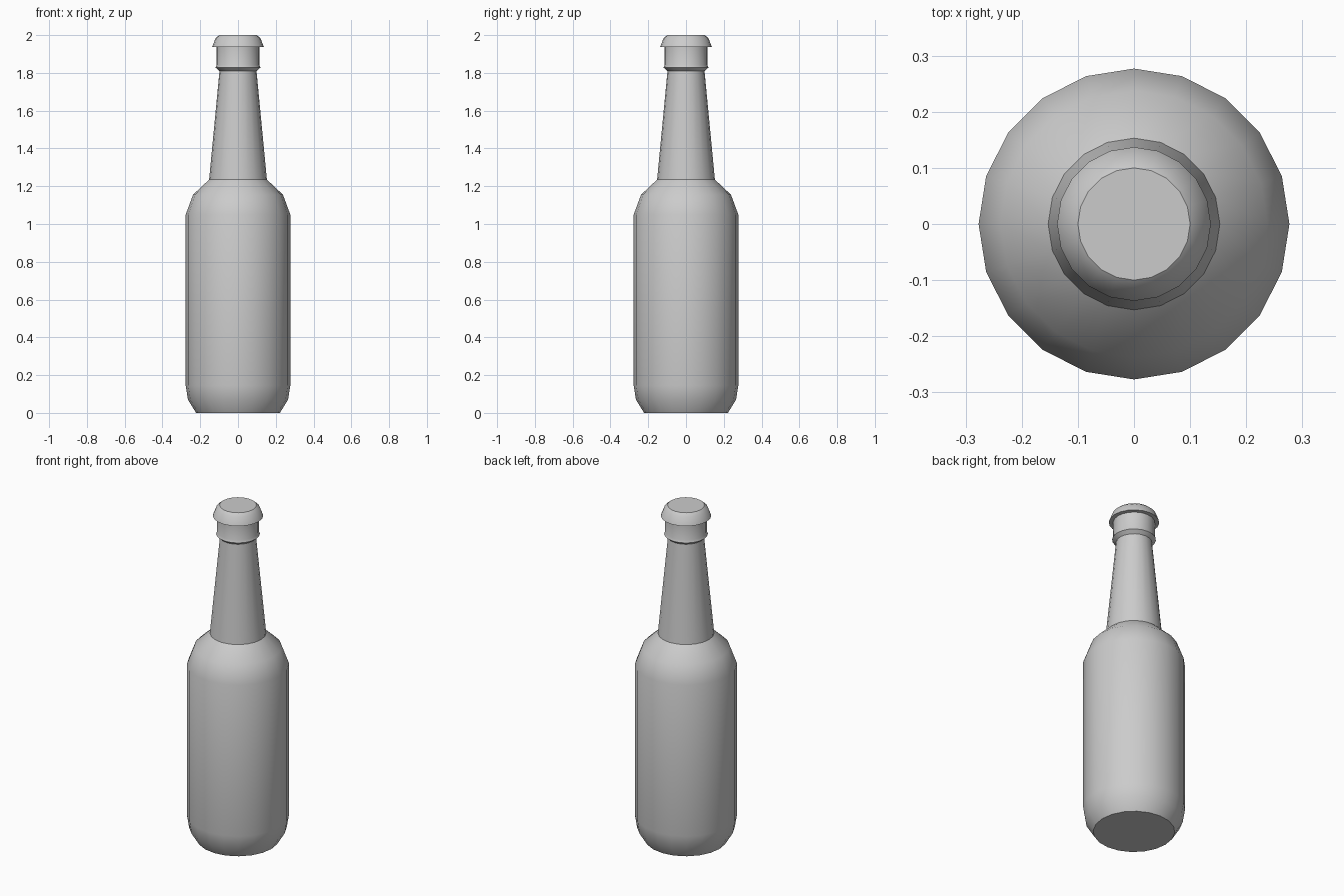
import bpy, bmesh, math

if "Cube" in bpy.data.objects:
    bpy.data.objects.remove(bpy.data.objects["Cube"])

SIDES = 20


def lathe(name, profile):
    """Revolve (radius, z) points around z and close both ends."""
    bm = bmesh.new()
    rings = []
    for r, z in profile:
        rings.append([bm.verts.new((r * math.cos(2 * math.pi * i / SIDES),
                                    r * math.sin(2 * math.pi * i / SIDES), z))
                      for i in range(SIDES)])
    for a, b in zip(rings, rings[1:]):
        for i in range(SIDES):
            j = (i + 1) % SIDES
            bm.faces.new((a[i], a[j], b[j], b[i]))
    bm.faces.new(rings[0][::-1])
    bm.faces.new(rings[-1])
    mesh = bpy.data.meshes.new(name)
    bm.to_mesh(mesh)
    bm.free()
    obj = bpy.data.objects.new(name, mesh)
    bpy.context.collection.objects.link(obj)
    bpy.ops.object.select_all(action='DESELECT')
    obj.select_set(True)
    bpy.context.view_layer.objects.active = obj
    bpy.ops.object.shade_smooth_by_angle(angle=math.radians(40))
    return obj


# Bottle body: rounded base, straight wall, shoulder, tapering neck, lip collar
lathe("bottle", [
    (0.222, 0.0), (0.265, 0.07), (0.277, 0.145),
    (0.277, 1.05), (0.238, 1.155), (0.153, 1.235),
    (0.098, 1.81), (0.119, 1.828), (0.113, 1.842), (0.113, 1.938),
])

# Crown cap: flared skirt with a slightly domed top
lathe("cap", [
    (0.137, 1.937), (0.119, 1.984), (0.1, 2.0),
])
